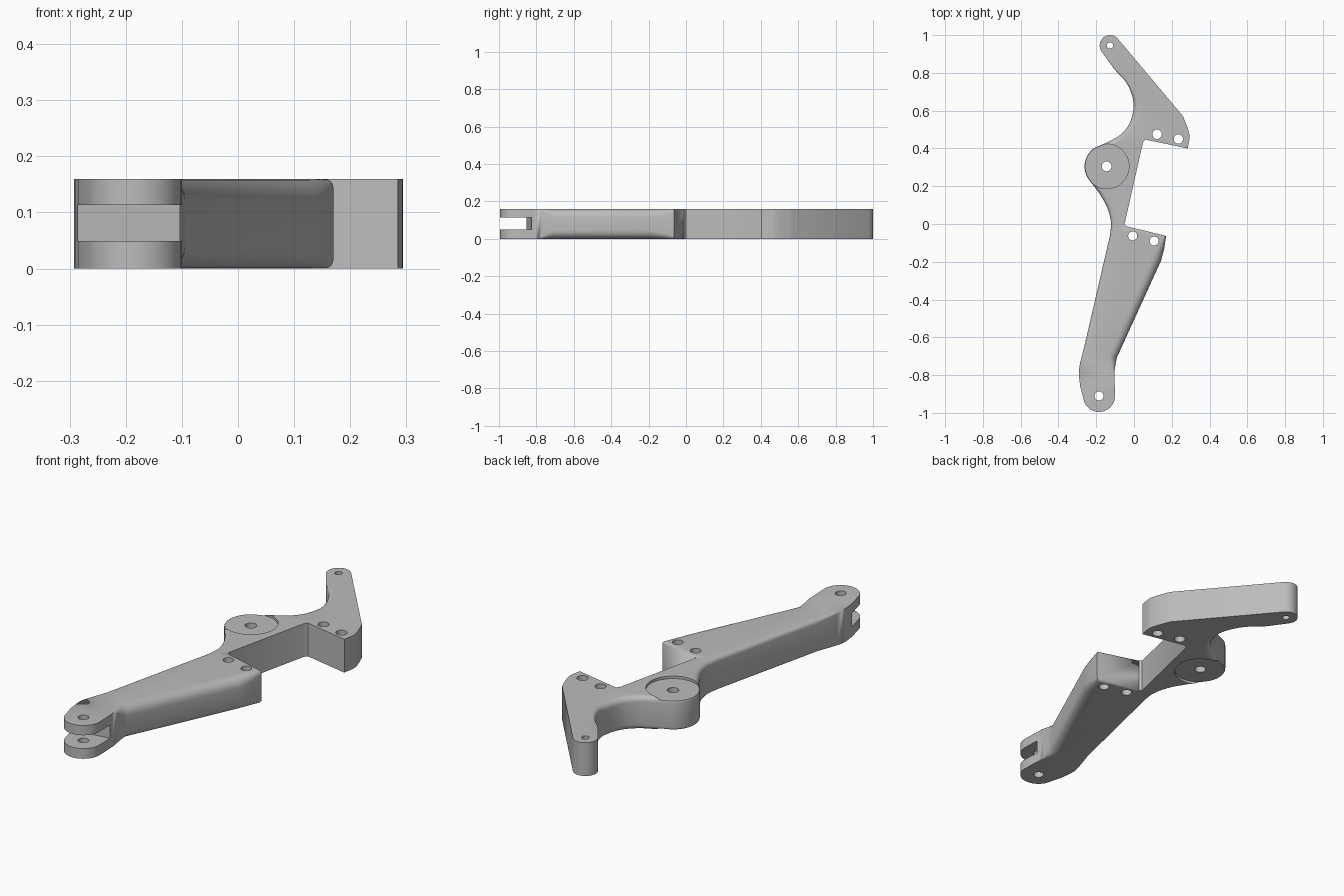
import bpy, bmesh, math
from mathutils import Vector

cube = bpy.data.objects.get("Cube")
if cube:
    bpy.data.objects.remove(cube, do_unlink=True)

THICK = 0.16
FORK, HUB, TIP = (-0.185, -0.91), (-0.145, 0.305), (-0.127, 0.945)

grey = bpy.data.materials.new("plain_grey")
grey.use_nodes = True
colour = (0.5, 0.5, 0.5, 1)
grey.diffuse_color = colour
grey.node_tree.nodes["Principled BSDF"].inputs["Base Color"].default_value = colour


def arc(centre, r, start, end, n=14):
    """Points on an arc, angles in degrees."""
    angles = [math.radians(start + (end - start) * i / n) for i in range(n + 1)]
    return [(centre[0] + r * math.cos(a), centre[1] + r * math.sin(a)) for a in angles]


def smooth(points, n=5):
    """Spline through the points."""
    p = [Vector(q) for q in points]
    p = [2 * p[0] - p[1]] + p + [2 * p[-1] - p[-2]]
    out = []
    for a, b, c, d in zip(p, p[1:], p[2:], p[3:]):
        for i in range(n):
            t = i / n
            out.append(tuple(0.5 * (2 * b + (c - a) * t + (2 * a - 5 * b + 4 * c - d) * t ** 2
                                    + (3 * b - a - 3 * c + d) * t ** 3)))
    return out + [tuple(points[-1])]


def inward(outline):
    """Mitred inward direction at each corner of an anticlockwise outline."""
    pts = [Vector(p) for p in outline]
    result = []
    for i, p in enumerate(pts):
        a = (p - pts[i - 1]).normalized()
        b = (pts[(i + 1) % len(pts)] - p).normalized()
        na, nb = Vector((-a.y, a.x)), Vector((-b.y, b.x))
        result.append((na + nb) / (1 + na.dot(nb)))
    return result


def prism(name, outline, z0, z1, radii=None, steps=5):
    """Extruded outline; radii gives the rim rounding at each point."""
    bm = bmesh.new()
    radii = radii or [0] * len(outline)
    normals = inward(outline)
    turns = [i / steps * math.pi / 2 for i in range(steps + 1)]
    levels = [(t, z0, 1) for t in turns] + [(t, z1, -1) for t in reversed(turns)]
    rings = []
    for t, z, sign in levels:
        ring = []
        for (x, y), n, r in zip(outline, normals, radii):
            inset = r * (1 - math.sin(t))
            ring.append(bm.verts.new((x + n.x * inset, y + n.y * inset,
                                      z + sign * r * (1 - math.cos(t)))))
        rings.append(ring)
    bm.faces.new(rings[0][::-1])
    bm.faces.new(rings[-1])
    for low, high in zip(rings, rings[1:]):
        for i in range(len(outline)):
            j = (i + 1) % len(outline)
            bm.faces.new((low[i], low[j], high[j], high[i]))
    bmesh.ops.remove_doubles(bm, verts=bm.verts, dist=0.00005)
    bmesh.ops.recalc_face_normals(bm, faces=bm.faces)
    mesh = bpy.data.meshes.new(name)
    bm.to_mesh(mesh)
    bm.free()
    mesh.materials.append(grey)
    obj = bpy.data.objects.new(name, mesh)
    bpy.context.collection.objects.link(obj)
    return obj


# Outline sections, anticlockwise from the fork: points, rounding at start, middle and end
sections = [
    (arc(FORK, 0.085, 205, 360), 0, 0, 0),
    (smooth([(-0.102, -0.85), (-0.104, -0.79), (-0.092, -0.71)], 4), 0, 0, 0.045),
    ([(0.143, -0.195), (0.16, -0.13), (0.17, -0.063)], 0.045, 0.035, 0.015),
    ([(-0.04, -0.012), (-0.05, 0.0), (0.048, 0.433), (0.06, 0.447)], 0, 0, 0),
    (smooth([(0.285, 0.40), (0.293, 0.475), (0.26, 0.57)]), 0, 0, 0),
    (arc(TIP, 0.055, 38, 217), 0, 0, 0),
    (smooth([(-0.105, 0.82), (-0.045, 0.755), (-0.01, 0.68), (-0.003, 0.61), (-0.025, 0.53),
             (-0.075, 0.47), (-0.15, 0.428)], 4), 0, 0.03, 0.022),
    (arc(HUB, 0.117, 120, 217, 10), 0.022, 0.022, 0.022),
    (smooth([(-0.185, 0.165), (-0.143, 0.09), (-0.122, 0.01), (-0.127, -0.06)], 4),
     0.022, 0.022, 0.02),
    (smooth([(-0.26, -0.635), (-0.291, -0.77), (-0.285, -0.86)], 4), 0.02, 0, 0),
]
outline, radii = [], []
for points, first, middle, last in sections:
    outline += points
    for i in range(len(points)):
        t = 2 * i / (len(points) - 1)
        radii.append(first + (middle - first) * t if t < 1 else middle + (last - middle) * (t - 1))
lever = prism("lever_body", outline, 0, THICK, radii)

# Cutters: bolt holes, hub recesses and fork slot
cutters = []
for x, y, r in [(*FORK, 0.024), (-0.007, -0.063, 0.024), (0.107, -0.09, 0.024), (*HUB, 0.026),
                (0.122, 0.475, 0.025), (0.235, 0.45, 0.025), (*TIP, 0.017)]:
    cutters.append(prism("hole_cutter", arc((x, y), r, 0, 345, 23), -0.1, 0.3))
for z0, z1 in [(-0.1, 0.012), (THICK - 0.012, 0.3)]:
    cutters.append(prism("hub_recess_cutter", arc(HUB, 0.1185, 0, 352.5, 47), z0, z1))
cutters.append(prism("fork_slot_cutter", [(-0.4, -1.1), (0.0, -1.1), (0.0, -0.81), (-0.4, -0.87)],
                     0.049, 0.113))
for cutter in cutters:
    mod = lever.modifiers.new("cut", 'BOOLEAN')
    mod.operation, mod.solver, mod.object = 'DIFFERENCE', 'EXACT', cutter

# Bake the cuts, then drop the cutters
bpy.context.view_layer.update()
baked = bpy.data.meshes.new_from_object(lever.evaluated_get(bpy.context.evaluated_depsgraph_get()))
lever.modifiers.clear()
lever.data = baked
for cutter in cutters:
    bpy.data.objects.remove(cutter, do_unlink=True)

bpy.ops.object.select_all(action='DESELECT')
lever.select_set(True)
bpy.context.view_layer.objects.active = lever
bpy.ops.object.shade_smooth_by_angle(angle=math.radians(30))
